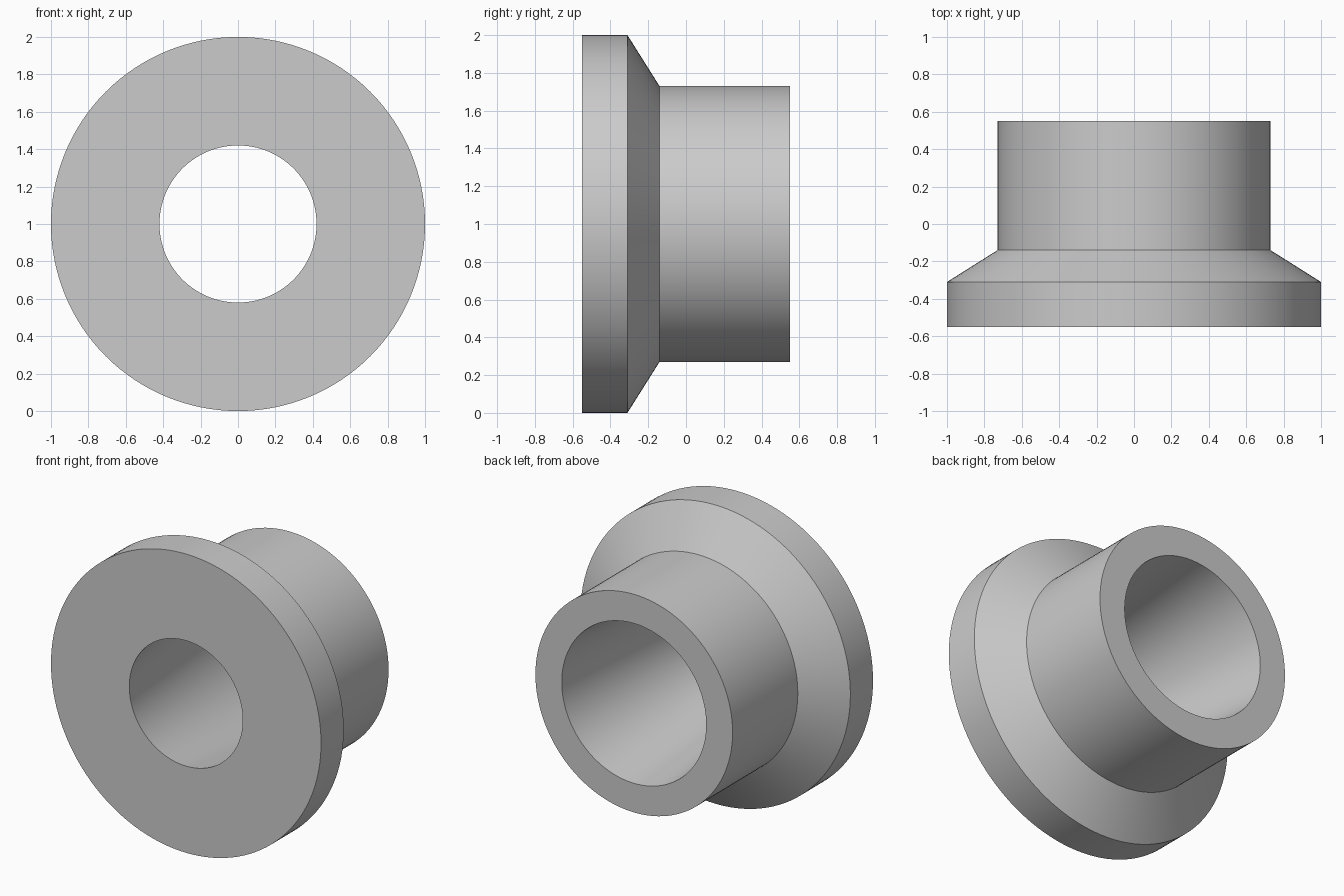
import bpy, bmesh, math
from mathutils import Vector

cube = bpy.data.objects.get("Cube")
if cube:
    bpy.data.objects.remove(cube, do_unlink=True)

# Plain grey material
grey = bpy.data.materials.new("plain_grey")
grey.use_nodes = True
colour = (0.6, 0.6, 0.6, 1)
grey.diffuse_color = colour
grey.node_tree.nodes["Principled BSDF"].inputs["Base Color"].default_value = colour

# Cross-section as (radius, y): rim, chamfer, sleeve, then the tapered bore
profile = [(0.42, -0.55), (1.0, -0.55), (1.0, -0.31), (0.73, -0.14),
           (0.73, 0.55), (0.535, 0.55)]

# Revolve the closed cross-section around the y axis
bm = bmesh.new()
verts = [bm.verts.new((r, y, 0)) for r, y in profile]
edges = [bm.edges.new((v, verts[(i + 1) % len(verts)])) for i, v in enumerate(verts)]
bmesh.ops.spin(bm, geom=verts + edges, cent=Vector((0, 0, 0)), axis=Vector((0, 1, 0)),
               angle=math.tau, steps=128, use_merge=True)
bmesh.ops.remove_doubles(bm, verts=bm.verts, dist=1e-4)
bmesh.ops.recalc_face_normals(bm, faces=bm.faces)

mesh = bpy.data.meshes.new("flanged_bushing")
bm.to_mesh(mesh)
bm.free()
mesh.materials.append(grey)

# Flanged bushing, resting on the ground
bushing = bpy.data.objects.new("flanged_bushing", mesh)
bushing.location.z = 1
bpy.context.collection.objects.link(bushing)
bpy.context.view_layer.objects.active = bushing
bushing.select_set(True)
bpy.ops.object.shade_smooth_by_angle(angle=math.radians(25))
